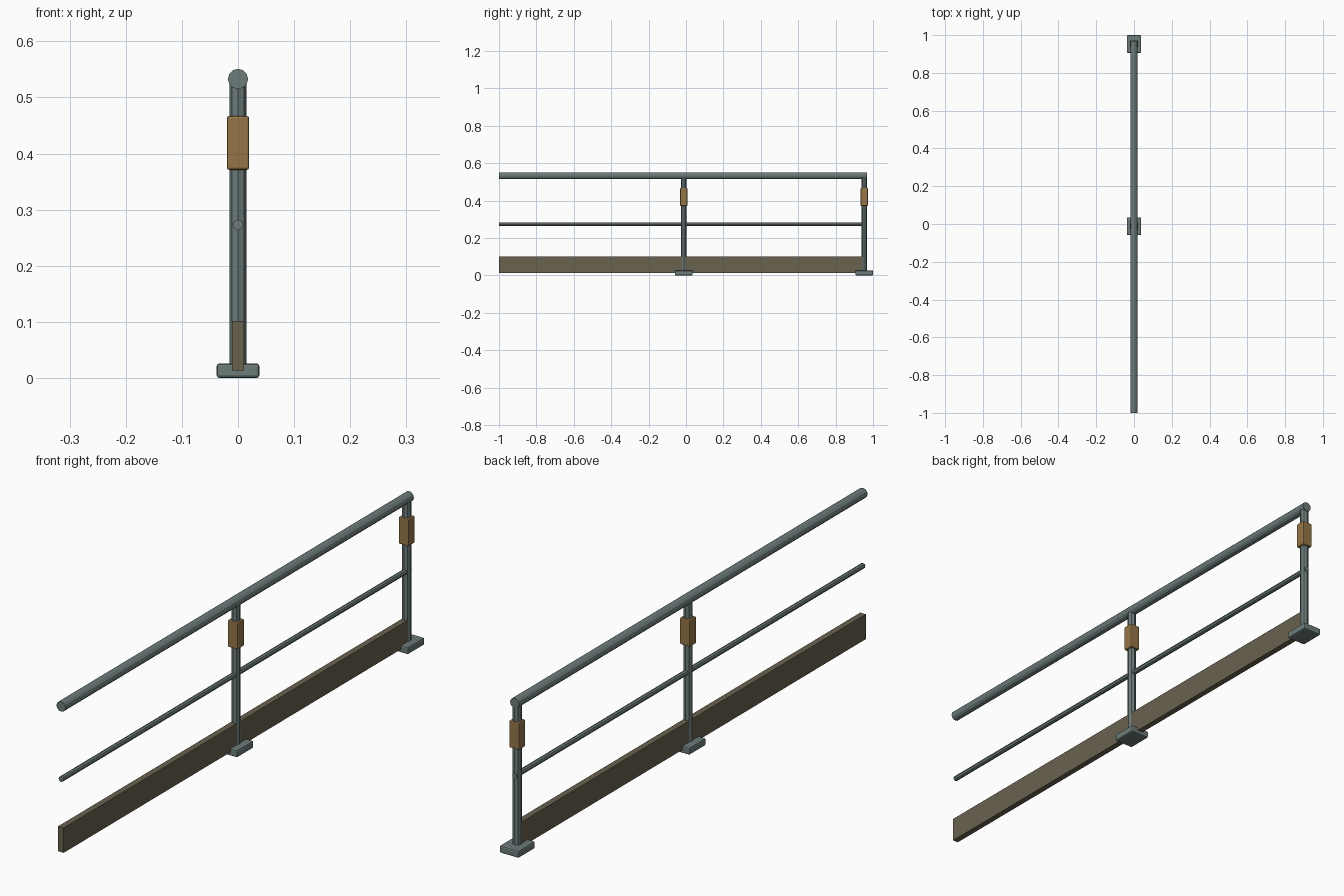
import bpy
import math

cube = bpy.data.objects.get("Cube")
if cube:
    bpy.data.objects.remove(cube, do_unlink=True)


def material(name, rgb):
    mat = bpy.data.materials.new(name)
    mat.use_nodes = True
    colour = (*rgb, 1)
    mat.diffuse_color = colour
    mat.node_tree.nodes["Principled BSDF"].inputs["Base Color"].default_value = colour
    return mat


STEEL = material("grey green steel", (0.15, 0.20, 0.195))
BRASS = material("ochre sleeve", (0.30, 0.18, 0.065))
BOARD = material("dark olive board", (0.14, 0.122, 0.078))


def box(name, low, high, mat, bevel=0):
    """Box between two corners, with an optional edge bevel."""
    centre = [(a + b) / 2 for a, b in zip(low, high)]
    bpy.ops.mesh.primitive_cube_add(size=1, location=centre)
    obj = bpy.context.object
    obj.name = name
    obj.scale = [b - a for a, b in zip(low, high)]
    bpy.ops.object.transform_apply(location=False, rotation=False, scale=True)
    obj.data.materials.append(mat)
    if bevel:
        mod = obj.modifiers.new("edge bevel", "BEVEL")
        mod.width = bevel
        mod.segments = 2
    return obj


def tube(name, radius, sides, start, end, centre, axis):
    """Closed cylinder from start to end along the y or z axis."""
    middle = (start + end) / 2
    along_y = axis == "Y"
    location = (0, middle, centre) if along_y else (0, centre, middle)
    rotation = (math.pi / 2, 0, 0) if along_y else (0, 0, 0)
    bpy.ops.mesh.primitive_cylinder_add(
        vertices=sides, radius=radius, depth=end - start,
        location=location, rotation=rotation)
    obj = bpy.context.object
    obj.name = name
    obj.data.materials.append(STEEL)
    return obj


FRONT = -1.0
POSTS = {"middle": -0.012, "back": 0.953}
RAIL_Z = 0.533

# Horizontal rails and the toe board
tube("top_rail", 0.018, 12, FRONT, 0.968, RAIL_Z, "Y")
tube("mid_rail", 0.0095, 8, FRONT, 0.968, 0.273, "Y")
box("toe_board", (-0.011, FRONT, 0.013), (0.011, POSTS["back"], 0.102), BOARD)

# Posts, each with a foot plate and a sleeve
for label, y in POSTS.items():
    tube(label + "_post", 0.015, 8, 0.01, RAIL_Z, y, "Z")
    box(label + "_foot_plate", (-0.038, y - 0.047, 0), (0.038, y + 0.047, 0.026),
        STEEL, 0.005)
    box(label + "_sleeve", (-0.02, y - 0.019, 0.371), (0.02, y + 0.019, 0.467),
        BRASS, 0.004)
